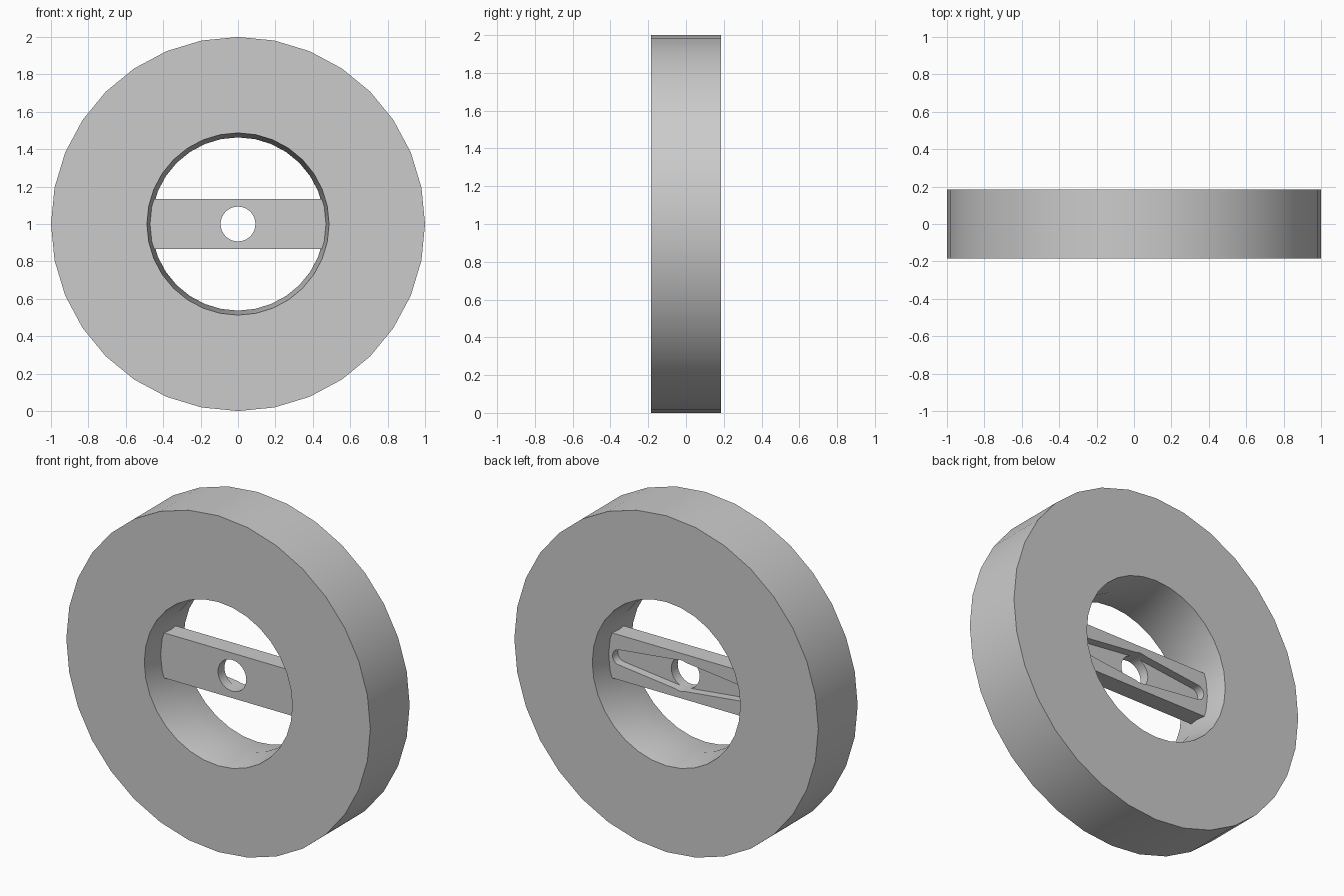
import bpy, bmesh
from math import sin, cos, pi, radians

cube = bpy.data.objects.get("Cube")
if cube:
    bpy.data.objects.remove(cube)

CENTRE_Z = 1.0
SIDES = 32

grey = bpy.data.materials.new("grey")
grey.use_nodes = True
grey.diffuse_color = (0.6, 0.6, 0.6, 1)
grey.node_tree.nodes["Principled BSDF"].inputs["Base Color"].default_value = (0.6, 0.6, 0.6, 1)


def make_object(name, bm):
    bmesh.ops.recalc_face_normals(bm, faces=bm.faces)
    mesh = bpy.data.meshes.new(name)
    bm.to_mesh(mesh)
    bm.free()
    mesh.materials.append(grey)
    obj = bpy.data.objects.new(name, mesh)
    obj.location.z = CENTRE_Z
    bpy.context.collection.objects.link(obj)
    return obj


def lathe(name, profile):
    """Closed (radius, y) profile turned around the y axis."""
    bm = bmesh.new()
    rings = [[bm.verts.new((r * cos(2 * pi * i / SIDES), y, r * sin(2 * pi * i / SIDES)))
              for i in range(SIDES)] for r, y in profile]
    for k, a in enumerate(rings):
        b = rings[(k + 1) % len(rings)]
        for i in range(SIDES):
            j = (i + 1) % SIDES
            bm.faces.new((a[i], a[j], b[j], b[i]))
    return make_object(name, bm)


def prism(name, outline, y0, y1):
    """(x, z) outline extruded along y."""
    bm = bmesh.new()
    face = bm.faces.new([bm.verts.new((x, y0, z)) for x, z in outline])
    new = bmesh.ops.extrude_face_region(bm, geom=[face])["geom"]
    verts = [v for v in new if isinstance(v, bmesh.types.BMVert)]
    bmesh.ops.translate(bm, verts=verts, vec=(0, y1 - y0, 0))
    return make_object(name, bm)


def activate(obj):
    bpy.ops.object.select_all(action='DESELECT')
    obj.select_set(True)
    bpy.context.view_layer.objects.active = obj


def cut(obj, cutter):
    activate(obj)
    mod = obj.modifiers.new("cut", 'BOOLEAN')
    mod.operation = 'DIFFERENCE'
    mod.solver = 'EXACT'
    mod.object = cutter
    bpy.ops.object.modifier_apply(modifier=mod.name)
    bpy.data.objects.remove(cutter)


def arc(x, r, start, end, n):
    angles = [radians(start + (end - start) * i / n) for i in range(n + 1)]
    return [(x + r * cos(a), r * sin(a)) for a in angles]


# Ring, with a hole that narrows gently to the middle
half = 0.185
ring = lathe("ring", [(1.0, -half), (1.0, half), (0.487, half), (0.463, 0), (0.487, -half)])

# Crossbar through the hole
w, h, t = 0.47, 0.134, 0.055
bar = prism("crossbar", [(-w, -h), (w, -h), (w, h), (-w, h)], -t, t)

# Recess in the back of the bar, tapering to rounded ends
recess = ([(0, -0.09)] + arc(0.4, 0.045, -85, 85, 10)
          + [(0, 0.09)] + arc(-0.4, 0.045, 95, 265, 10))
cut(bar, prism("recess_cutter", recess, 0.005, 0.1))

# Centre hole
cut(bar, prism("hole_cutter", arc(0, 0.093, 0, 348.75, 31), -0.2, 0.2))

for obj in (ring, bar):
    activate(obj)
    bpy.ops.object.shade_smooth_by_angle(angle=radians(30))
